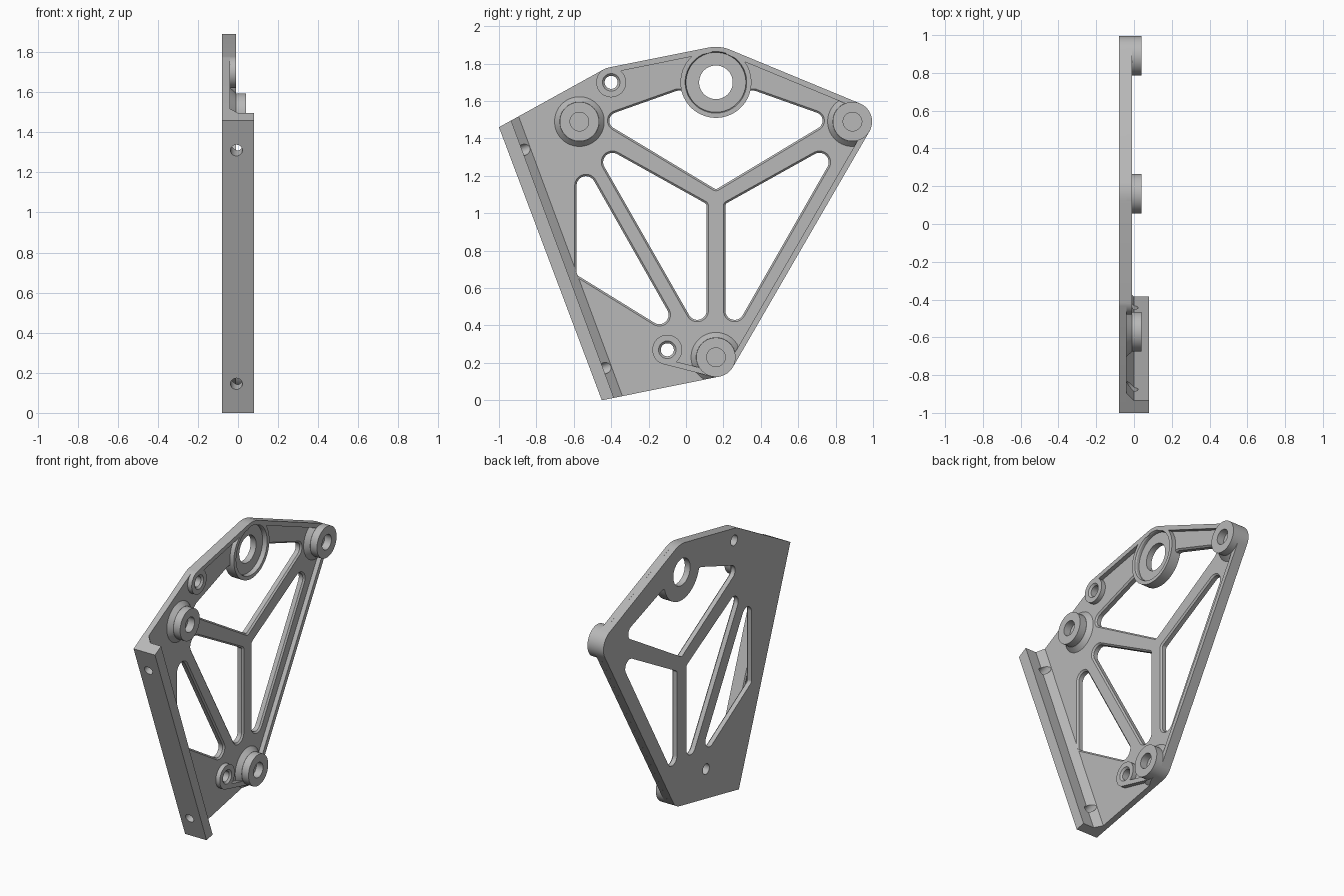
import bpy, bmesh, math
from mathutils import Vector, Matrix
from mathutils.geometry import convex_hull_2d

if "Cube" in bpy.data.objects:
    bpy.data.objects.remove(bpy.data.objects["Cube"])

GREY = (0.48, 0.48, 0.48, 1)
metal = bpy.data.materials.new("cast grey")
metal.use_nodes = True
metal.diffuse_color = GREY
metal.node_tree.nodes["Principled BSDF"].inputs["Base Color"].default_value = GREY

BACK, FACE, RIM, TOP = -0.08, -0.04, -0.01, 0.04   # depth levels along x
STEPS = 48


def make_object(name, bm):
    bmesh.ops.recalc_face_normals(bm, faces=bm.faces)
    mesh = bpy.data.meshes.new(name)
    bm.to_mesh(mesh)
    bm.free()
    mesh.materials.append(metal)
    obj = bpy.data.objects.new(name, mesh)
    bpy.context.collection.objects.link(obj)
    return obj


def samples(circles):
    pts = []
    for y, z, r in circles:
        for i in range(STEPS if r else 1):
            a = math.tau * (i + 0.5) / STEPS
            pts.append(Vector((y + r * math.cos(a), z + r * math.sin(a))))
    return pts


def loft(name, sections):
    """Solid through (x, circles) sections; each outline wraps its circles."""
    order = convex_hull_2d(samples(sections[0][1]))
    bm = bmesh.new()
    rings = []
    for x, circles in sections:
        pts = samples(circles)
        rings.append([bm.verts.new((x, pts[i].x, pts[i].y)) for i in order])
    for a, b in zip(rings, rings[1:]):
        for i in range(len(order)):
            bm.faces.new((a[i - 1], a[i], b[i], b[i - 1]))
    bm.faces.new(rings[0])
    bm.faces.new(rings[-1])
    return make_object(name, bm)


def grown(circles, g):
    return [(y, z, r + g) for y, z, r in circles]


def disc(name, centre, levels):
    return loft(name, [(x, [(*centre, r)]) for x, r in levels])


def carve(obj, steps):
    """Apply boolean steps and discard the tools."""
    for operation, tool in steps:
        mod = obj.modifiers.new("cut", "BOOLEAN")
        mod.operation, mod.object, mod.solver = operation, tool, "EXACT"
    deps = bpy.context.evaluated_depsgraph_get()
    mesh = bpy.data.meshes.new_from_object(obj.evaluated_get(deps))
    obj.modifiers.clear()
    obj.data = mesh
    for tool in {t for _, t in steps}:
        bpy.data.objects.remove(tool)
    return obj


def mirrored(circles):
    return [(0.32 - y, z, r) for y, z, r in circles]


# Key positions (y, z)
bearing, pin = (0.16, 1.70), 0.105
posts = {"rear": (0.89, 1.49), "lower": (0.16, 0.23), "front": (-0.57, 1.49)}
screws = {"upper": (-0.40, 1.70), "lower": (-0.10, 0.27)}
outline = [(-1, 1.46, 0), (*screws["upper"], 0.08), (*bearing, 0.19),
           (*posts["rear"], pin), (*posts["lower"], pin), (-0.45, 0, 0)]

# Windows, each wrapped round its corner circles
half_top = [(-0.365, 1.495, 0.045), (-0.045, 1.635, 0.02)]
spoke_window = [(0.26, 0.48, 0.05), (0.713, 1.273, 0.05), (0.23, 1.038, 0.02)]
windows = [
    half_top + mirrored(half_top) + [(0.16, 1.15, 0.02)],
    spoke_window,
    mirrored(spoke_window),
    [(-0.535, 1.148, 0.05), (-0.143, 0.457, 0.05), (-0.565, 0.682, 0.02)],
]

# Plate with chamfered windows, bearing seat and through holes
plate = loft("plate", [(BACK, outline), (FACE, outline)])
steps = []
for w in windows:
    steps.append(("DIFFERENCE", loft("window_cutter", [
        (-0.1, w), (FACE - 0.01, w), (FACE + 0.01, grown(w, 0.02))])))
steps.append(("UNION", disc("seat", bearing, [(BACK, 0.19), (FACE, 0.19)])))
steps.append(("DIFFERENCE", disc("bore", bearing, [(-0.1, 0.09), (0, 0.09)])))
for c in screws.values():
    steps.append(("DIFFERENCE", disc("bore", c, [(-0.1, 0.035), (0, 0.035)])))
parts = [carve(plate, steps)]

# Bearing rim
rim = disc("bearing_rim", bearing, [(FACE, 0.19), (RIM, 0.19)])
parts.append(carve(rim, [("DIFFERENCE", disc(
    "bore", bearing, [(-0.1, 0.16), (RIM - 0.01, 0.16), (RIM + 0.01, 0.17)]))]))

# Small screw bosses with countersunk holes
for key, c in screws.items():
    boss = disc(key + "_screw_boss", c, [(FACE, 0.08), (RIM, 0.08)])
    parts.append(carve(boss, [("DIFFERENCE", disc(
        "bore", c, [(-0.1, 0.035), (RIM - 0.012, 0.035), (RIM + 0.012, 0.059)]))]))

# Tall posts with blind holes, and tapered collars trimmed to the plate edge
for key, c in posts.items():
    post = disc(key + "_post", c, [(FACE, pin), (TOP, pin)])
    parts.append(carve(post, [("DIFFERENCE", disc(
        "bore", c, [(-0.03, 0.05), (0.1, 0.05)]))]))
    collar = disc(key + "_collar", c, [(FACE, 0.133), (RIM, 0.106)])
    parts.append(carve(collar, [("INTERSECT", loft(
        "trim", [(-0.1, outline), (0.1, outline)]))]))

# Edge ribs along the outer tangents between neighbouring bosses
RIB = 0.015
chain = outline[1:5] + [(*screws["lower"], 0.08)]
for n, (a, b) in enumerate(zip(chain, chain[1:])):
    d = Vector(b[:2]) - Vector(a[:2])
    angle = math.atan2(d.y, d.x) + math.acos((a[2] - b[2]) / d.length)
    out = Vector((math.cos(angle), math.sin(angle)))
    ends = [(*(Vector(c[:2]) + out * (c[2] - RIB)), RIB) for c in (a, b)]
    parts.append(loft(f"edge_rib_{n + 1}", [(FACE, ends), (RIM, ends)]))

# Mounting flange with a sloped foot and two cross holes
outer = [(-1, 1.46, 0), (-0.45, 0, 0)]
wide = outer + [(-0.34, 0.022, 0), (-0.895, 1.518, 0)]
narrow = outer + [(-0.385, 0.013, 0), (-0.935, 1.496, 0)]
flange = loft("mounting_flange", [(FACE, wide), (0, narrow), (0.08, narrow)])
normal = Vector((0, 1.46, 0.55)).normalized()
steps = []
for z in (1.31, 0.145):
    bm = bmesh.new()
    place = Matrix.Translation((-0.008, -0.45 - z * 0.377, z)) @ \
        normal.to_track_quat("Z", "Y").to_matrix().to_4x4()
    bmesh.ops.create_cone(bm, cap_ends=True, segments=32, radius1=0.03,
                          radius2=0.03, depth=0.4, matrix=place)
    steps.append(("DIFFERENCE", make_object("bolt_cutter", bm)))
parts.append(carve(flange, steps))

# Smooth the round walls, keep the machined edges sharp
bpy.ops.object.select_all(action="DESELECT")
for obj in parts:
    obj.select_set(True)
bpy.context.view_layer.objects.active = plate
bpy.ops.object.shade_smooth_by_angle(angle=math.radians(25))
